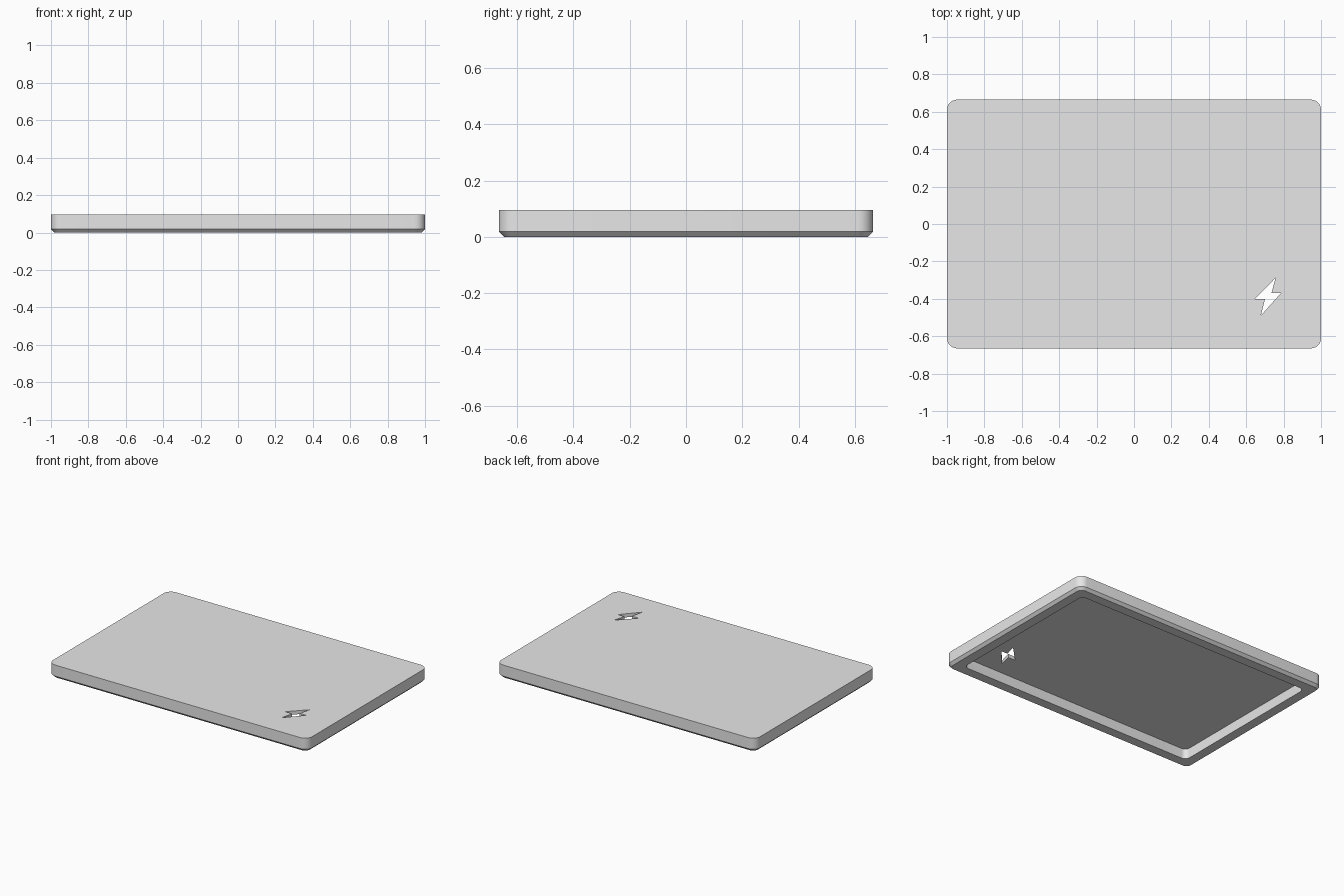
import bpy, bmesh, math

if "Cube" in bpy.data.objects:
    bpy.data.objects.remove(bpy.data.objects["Cube"])

HALF_X, HALF_Y, HEIGHT = 1.0, 0.665, 0.095
CHAMFER, WALL, CEILING, RADIUS = 0.018, 0.085, 0.07, 0.055

grey = bpy.data.materials.new("light_grey")
grey.use_nodes = True
grey.diffuse_color = (0.8, 0.8, 0.8, 1)
grey.node_tree.nodes["Principled BSDF"].inputs["Base Color"].default_value = (0.8, 0.8, 0.8, 1)


def rounded_rect(hx, hy, r, steps=8):
    """Counter-clockwise outline of a rounded rectangle."""
    points = []
    for corner, (sx, sy) in enumerate([(1, 1), (-1, 1), (-1, -1), (1, -1)]):
        for i in range(steps + 1):
            a = math.pi / 2 * (corner + i / steps)
            points.append((sx * (hx - r) + r * math.cos(a), sy * (hy - r) + r * math.sin(a)))
    return points


def loft(name, rings):
    """Skin a list of (outline, z) rings and cap both ends."""
    bm = bmesh.new()
    loops = [[bm.verts.new((x, y, z)) for x, y in outline] for outline, z in rings]
    for a, b in zip(loops, loops[1:]):
        for i in range(len(a)):
            j = (i + 1) % len(a)
            bm.faces.new((a[i], a[j], b[j], b[i]))
    bm.faces.new(loops[0])
    bm.faces.new(loops[-1])
    bmesh.ops.recalc_face_normals(bm, faces=bm.faces)
    mesh = bpy.data.meshes.new(name)
    bm.to_mesh(mesh)
    bm.free()
    mesh.materials.append(grey)
    obj = bpy.data.objects.new(name, mesh)
    bpy.context.collection.objects.link(obj)
    return obj


def cut(target, cutter):
    """Subtract a cutter from the target and discard it."""
    cutter.hide_render = True
    mod = target.modifiers.new("cut", 'BOOLEAN')
    mod.operation, mod.solver, mod.object = 'DIFFERENCE', 'EXACT', cutter
    bpy.context.view_layer.objects.active = target
    bpy.ops.object.modifier_apply(modifier=mod.name)
    bpy.data.objects.remove(cutter)


# Shallow lid: flat top, chamfered lower rim, pocket underneath
outer = rounded_rect(HALF_X, HALF_Y, RADIUS)
foot = rounded_rect(HALF_X - CHAMFER, HALF_Y - CHAMFER, RADIUS - CHAMFER)
pocket = rounded_rect(HALF_X - WALL, HALF_Y - WALL, 0.035)
lid = loft("lid", [(outer, HEIGHT), (outer, CHAMFER), (foot, 0), (pocket, 0), (pocket, CEILING)])

# Notches through the front wall, with softened upper corners
for x0, x1 in [(-0.73, -0.38), (0.03, 0.28), (0.525, 0.88)]:
    r, top = 0.008, CEILING - 0.0005
    profile = [(x0, -0.1), (x1, -0.1)]
    profile += [(x1 - r + r * math.cos(a), top - r + r * math.sin(a))
                for a in [math.pi / 8 * i for i in range(5)]]
    profile += [(x0 + r - r * math.sin(a), top - r + r * math.cos(a))
                for a in [math.pi / 8 * i for i in range(5)]]
    notch = loft("notch_cutter", [(profile, 0.1), (profile, -WALL - 0.01)])
    # Stand the profile upright against the front wall
    for v in notch.data.vertices:
        x, z, depth = v.co
        v.co = (x, -HALF_Y - depth, z)
    notch.data.flip_normals()
    cut(lid, notch)

# Zigzag bolt opening through the top plate
bolt = [(0.757, -0.288), (0.645, -0.402), (0.70, -0.402),
        (0.678, -0.49), (0.785, -0.37), (0.735, -0.37)]
cut(lid, loft("bolt_cutter", [(bolt, 0.03), (bolt, 0.15)]))

# Smooth rounded corners, crisp edges
bpy.ops.object.select_all(action='DESELECT')
lid.select_set(True)
bpy.context.view_layer.objects.active = lid
bpy.ops.object.shade_smooth_by_angle(angle=math.radians(30))
